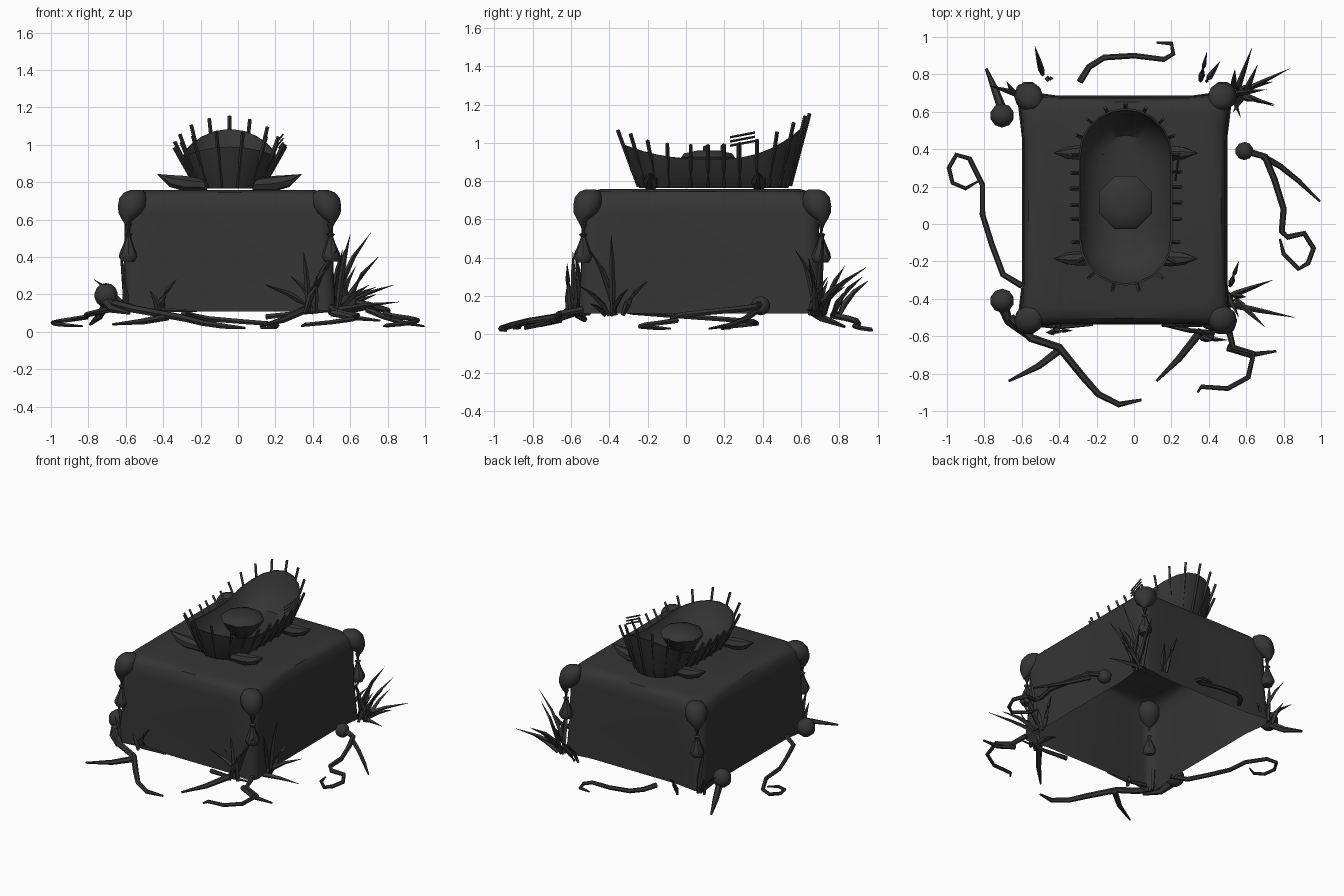
import bpy, bmesh, math, random
from mathutils import Vector

if "Cube" in bpy.data.objects:
    bpy.data.objects.remove(bpy.data.objects["Cube"])
random.seed(4)

mat = bpy.data.materials.new("charcoal")
mat.diffuse_color = (0.035, 0.035, 0.035, 1)
mat.use_nodes = True
mat.node_tree.nodes["Principled BSDF"].inputs["Base Color"].default_value = mat.diffuse_color


def finish(bm, name, angle=40):
    bmesh.ops.recalc_face_normals(bm, faces=bm.faces)
    me = bpy.data.meshes.new(name)
    bm.to_mesh(me)
    bm.free()
    me.materials.append(mat)
    for p in me.polygons:
        p.use_smooth = True
    me.set_sharp_from_angle(angle=math.radians(angle))
    ob = bpy.data.objects.new(name, me)
    bpy.context.collection.objects.link(ob)
    return ob


def loft(bm, rings, cap_start=True, cap_end=True):
    vs = [[bm.verts.new(p) for p in r] for r in rings]
    n = len(vs[0])
    for a, b in zip(vs, vs[1:]):
        for i in range(n):
            bm.faces.new((a[i], a[(i + 1) % n], b[(i + 1) % n], b[i]))
    if cap_start:
        bm.faces.new(vs[0][::-1])
    if cap_end:
        bm.faces.new(vs[-1])


def tube(bm, pts, radii, sides=5):
    pts = [Vector(p) for p in pts]
    rings = []
    for i, p in enumerate(pts):
        d = (pts[min(i + 1, len(pts) - 1)] - pts[max(i - 1, 0)]).normalized()
        ref = Vector((0, 0, 1)) if abs(d.z) < 0.85 else Vector((1, 0, 0))
        u = d.cross(ref).normalized()
        v = d.cross(u)
        rings.append([p + radii[i] * (math.cos(t) * u + math.sin(t) * v)
                      for t in (2 * math.pi * k / sides for k in range(sides))])
    loft(bm, rings)


# cloth-covered box, open underneath, corners flared slightly
CX, CY = -0.05, 0.074


def box_ring(z, inset, r, pinch):
    hx, hy = 0.56 - inset, 0.622 - inset
    out = []
    for k, (sx, sy) in enumerate([(1, 1), (-1, 1), (-1, -1), (1, -1)]):
        for j in range(6):
            a = math.radians(90 * k + 18 * j)
            out.append((CX + sx * (hx - r) + r * math.cos(a),
                        CY + sy * (hy - r) + r * math.sin(a), z))
        nx, ny = [(0, 1), (-1, 0), (0, -1), (1, 0)][k]
        for s in (0.62, 0, -0.62):      # points along the following side
            tx, ty = ny, -nx
            out.append((CX + nx * (hx - pinch) + tx * hx * s,
                        CY + ny * (hy - pinch) + ty * hy * s, z))
    return out


bm = bmesh.new()
loft(bm, [box_ring(.11, -.012, .06, .022), box_ring(.35, 0, .07, .02),
          box_ring(.64, .004, .08, .012), box_ring(.715, .015, .09, .008),
          box_ring(.745, .045, .1, 0), box_ring(.758, .1, .1, 0)], cap_start=False)
finish(bm, "cloth_box")

# open-topped trough with a raised back
TX, TY = -0.045, 0.145


def stadium(w, l):
    out = []
    for sgn, a0 in ((1, 0), (-1, 180)):
        for j in range(11):
            a = math.radians(a0 + 18 * j)
            out.append((w * math.cos(a), sgn * (l - w) + w * math.sin(a)))
        for j in range(1, 6):
            out.append((-sgn * w, sgn * (l - w) * (1 - j / 3)))
    return out


def rim_z(s):
    return .915 + (.17 if s > 0 else .075) * min(1, abs(s)) ** 2.5


def trough_ring(f, w, l):
    return [(TX + x, TY + y, .765 + (rim_z(y / l) - .765) * f) for x, y in stadium(w, l)]


bm = bmesh.new()
loft(bm, [trough_ring(0, .165, .39), trough_ring(.4, .215, .435), trough_ring(1, .25, .475),
          trough_ring(1, .24, .465), trough_ring(.5, .205, .425), trough_ring(.2, .12, .33)])
finish(bm, "trough")

# eight-sided bowl resting in the trough
bm = bmesh.new()
loft(bm, [[(TX + r * math.cos(a), .115 + r * math.sin(a), z)
           for a in (math.pi / 8 + k * math.pi / 4 for k in range(8))]
          for r, z in ((.06, .8), (.12, .87), (.152, .925), (.135, .945), (.06, .96))], True, True)
finish(bm, "bowl", 50)

# ribs that run up the trough wall and stand above the rim
bm = bmesh.new()
low, high = trough_ring(.03, .176, .401), trough_ring(1, .257, .482)
spots = [0, 1.2, 2.4, 3.7, 5, 6.3, 7.6, 8.8, 10]              # back end
spots += [11.3, 12.4, 13.6, 14.6]                              # left side
spots += [16.2, 17.4, 18.6, 20.2, 21.8, 23.4, 24.6, 25.8]      # front end
spots += [27.4, 28.6, 29.7, 30.8]                              # right side
for s in spots:
    i, f = int(s), s % 1
    a = Vector(low[i]).lerp(Vector(low[(i + 1) % 32]), f)
    b = Vector(high[i]).lerp(Vector(high[(i + 1) % 32]), f)
    d = (b - a).normalized()
    tube(bm, [a, b, b + d * random.uniform(.07, .09)], [.008, .01, .01], 4)
# small crossed rungs on one rib
for k in range(3):
    tube(bm, [(.22, .23, .985 + .022 * k), (.24, .36, 1.01 + .022 * k)], [.006, .006], 4)
finish(bm, "ribs")

# four pointed feet beside the trough
bm = bmesh.new()
for y in (-.185, .38):
    for s in (-1, 1):
        tube(bm, [(TX + s * x, y, z) for x, z in
                  ((.12, .785), (.24, .793), (.31, .806), (.385, .842))],
             [.03, .042, .034, .002], 7)
finish(bm, "feet")

# hooded corner caps with hanging tassels
for sx, fx in ((-1, "left"), (1, "right")):
    for sy, fy in ((-1, "front"), (1, "back")):
        o = Vector((sx, sy, 0)).normalized()
        c = Vector((-.045 + sx * .52, .085 + sy * .6, 0))
        bm = bmesh.new()
        rings = []
        for z, r, off in ((.757, .03, -.025), (.745, .056, -.018), (.715, .075, -.008), (.67, .077, .0),
                          (.635, .064, .014), (.605, .036, .032), (.575, .008, .045)):
            rings.append([c + o * off + Vector((r * math.cos(t), r * math.sin(t), z))
                          for t in (k * math.pi / 5 for k in range(10))])
        loft(bm, rings)
        finish(bm, f"cap_{fy}_{fx}")
        bm = bmesh.new()
        t0 = c + o * .03
        for prof in (((.6, .008), (.575, .018), (.55, .008), (.515, .006)),
                     ((.53, .008), (.522, .022), (.508, .012), (.47, .026), (.42, .048), (.4, .05), (.375, .036))):
            loft(bm, [[t0 + Vector((r * math.cos(t), r * math.sin(t), z))
                       for t in (k * math.pi / 4 for k in range(8))] for z, r in prof])
        finish(bm, f"tassel_{fy}_{fx}")


# roots creeping over the ground: plan path, start and end height, thickness
def root(name, path, z0, z1, r):
    bm = bmesh.new()
    n = len(path) - 1
    pts, rad = [], []
    for i, (x, y) in enumerate(path):
        f = i / n
        pts.append((x, y, z1 + (z0 - z1) * (1 - f) ** 1.4))
        rad.append(r * (1 - .4 * f) if i < n else r * .3)
    tube(bm, pts, rad, 6)
    finish(bm, name)


root("root_left", [(-.6, -.33), (-.7, -.27), (-.76, -.11), (-.81, .05), (-.81, .21), (-.88, .35),
                   (-.95, .37), (-.99, .3), (-.97, .22), (-.9, .19), (-.83, .23)], .13, .03, .017)
root("root_back", [(-.29, .76), (-.24, .84), (-.16, .89), (0, .9), (.16, .88), (.21, .91),
                   (.2, .965), (.12, .97)], .1, .02, .018)
root("root_right", [(.6, .39), (.7, .36), (.75, .24), (.8, .08), (.79, -.04), (.82, -.07), (.91, -.05),
                    (.96, -.13), (.93, -.21), (.88, -.24), (.8, -.16), (.78, -.08)], .16, .03, .019)
root("root_right_branch", [(.69, .36), (.78, .31), (.88, .23), (.995, .12)], .12, .03, .018)
root("root_front", [(-.66, -.5), (-.55, -.61), (-.4, -.66), (-.27, -.82), (-.19, -.91), (-.08, -.965),
                    (.04, -.94)], .15, .02, .024)
root("root_front_branch", [(-.38, -.66), (-.51, -.76), (-.67, -.84)], .08, .04, .022)
root("root_corner", [(.5, -.54), (.53, -.66), (.64, -.69), (.61, -.82), (.5, -.88), (.36, -.87),
                     (.34, -.9)], .13, .03, .018)
root("root_corner_branch", [(.5, -.66), (.62, -.7), (.76, -.68)], .1, .06, .02)
root("root_short", [(.36, -.57), (.24, -.72), (.12, -.84)], .12, .03, .022)
root("root_stub_left", [(-.55, -.53), (-.4, -.55), (-.22, -.54)], .13, .11, .016)
root("root_stub_right", [(.15, -.53), (.3, -.57), (.5, -.58)], .08, .11, .016)

# round bulbs at the base, two with a tapering tail
for name, c, r in (("bulb_back_left", (-.705, .58, .195), .066), ("bulb_front_left", (-.705, -.41, .195), .066),
                   ("bulb_right", (.59, .39, .15), .05)):
    bm = bmesh.new()
    bmesh.ops.create_uvsphere(bm, u_segments=10, v_segments=7, radius=r)
    bmesh.ops.translate(bm, verts=bm.verts, vec=c)
    finish(bm, name)
root("bulb_tail_back", [(-.7, .6), (-.74, .71), (-.79, .83)], .16, .04, .026)
root("bulb_tail_front", [(-.7, -.44), (-.67, -.52), (-.58, -.6)], .16, .1, .03)


# tufts of curved grass blades: base, then tips
def tuft(name, base, tips, spread=.05):
    bm = bmesh.new()
    for tip in tips:
        b = Vector((base[0] + random.uniform(-spread, spread), base[1] + random.uniform(-spread, spread), .1))
        t = Vector(tip)
        ctrl = Vector((b.x * .75 + t.x * .25, b.y * .75 + t.y * .25, b.z * .4 + t.z * .6))  # bends outward
        pts = [b.lerp(ctrl, f).lerp(ctrl.lerp(t, f), f) for f in (0, .3, .65, 1)]
        tube(bm, pts, [.011, .017, .012, .001], 4)
    finish(bm, name)


tuft("grass_back_right", (.55, .68), [(.71, .72, .53), (.75, .64, .4), (.83, .83, .25), (.57, .57, .44),
                                      (.66, .85, .3), (.54, .83, .36), (.74, .76, .2), (.53, .6, .4),
                                      (.63, .94, .35), (.6, .74, .3), (.75, .63, .13)])
tuft("grass_right_front", (.53, -.38), [(.86, -.5, .16), (.7, -.55, .25), (.6, -.39, .52), (.56, -.2, .28),
                                        (.74, -.3, .24), (.56, -.5, .44)])
tuft("grass_front_right", (.4, -.57), [(.35, -.59, .43), (.28, -.57, .3), (.15, -.55, .25), (.5, -.62, .37),
                                       (.53, -.58, .44), (.42, -.62, .3)])
tuft("grass_front_left", (-.42, -.55), [(-.33, -.57, .28), (-.47, -.58, .22), (-.4, -.58, .18)], .03)
tuft("grass_left", (-.61, -.52), [(-.63, -.53, .42), (-.62, -.57, .3)], .02)
tuft("grass_back_left", (-.48, .78), [(-.53, .95, .28), (-.43, .78, .15)], .02)
tuft("grass_back_left_corner", (-.62, .7), [(-.63, .68, .42), (-.77, .74, .28), (-.68, .76, .25)], .03)
tuft("grass_back", (.37, .77), [(.39, .92, .3), (.46, .87, .25)], .02)
